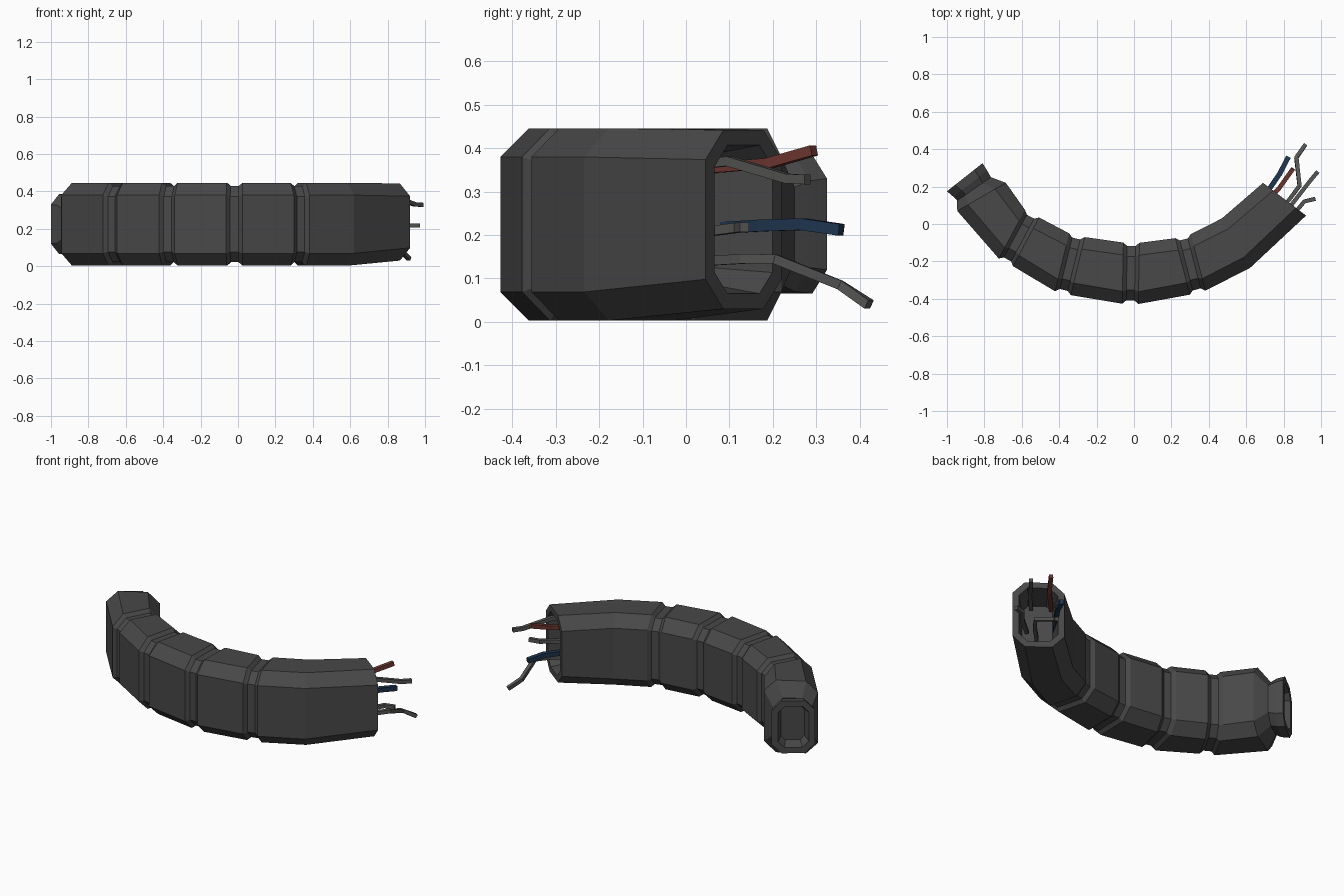
import bpy, bmesh
from mathutils import Vector

if "Cube" in bpy.data.objects:
    bpy.data.objects.remove(bpy.data.objects["Cube"])


def material(name, rgb):
    m = bpy.data.materials.new(name)
    m.diffuse_color = (*rgb, 1)
    m.use_nodes = True
    m.node_tree.nodes["Principled BSDF"].inputs["Base Color"].default_value = m.diffuse_color
    return m


CASING = material("dark grey casing", (0.065, 0.065, 0.065))
GREY = material("grey wire", (0.09, 0.09, 0.088))
RED = material("red wire", (0.16, 0.04, 0.032))
BLUE = material("blue wire", (0.014, 0.036, 0.08))


def ring(o, i, z0=0.003, z1=0.446, c=0.066, shift=0.0, inset=0.0):
    """Chamfered octagon between outer and inner plan points."""
    o, i = Vector((*o, 0)), Vector((*i, 0))
    mid, side = (o + i) / 2, (i - o).normalized()
    w = (i - o).length / 2 - inset
    h, zc = (z1 - z0) / 2 - inset, (z0 + z1) / 2
    c -= inset * 0.55
    mid += Vector((side.y, -side.x, 0)) * shift
    prof = [(-w, -h + c), (-w + c, -h), (w - c, -h), (w, -h + c),
            (w, h - c), (w - c, h), (-w + c, h), (-w, h - c)]
    return [mid + side * a + Vector((0, 0, zc + b)) for a, b in prof]


def loft(name, rings, mat):
    bm = bmesh.new()
    loops = [[bm.verts.new(p) for p in r] for r in rings]
    n = len(loops[0])
    for a, b in zip(loops, loops[1:]):
        for k in range(n):
            bm.faces.new((a[k], a[(k + 1) % n], b[(k + 1) % n], b[k]))
    bm.faces.new(loops[0])
    bm.faces.new(loops[-1][::-1])
    bmesh.ops.recalc_face_normals(bm, faces=bm.faces)
    me = bpy.data.meshes.new(name)
    bm.to_mesh(me)
    bm.free()
    me.materials.append(mat)
    ob = bpy.data.objects.new(name, me)
    bpy.context.collection.objects.link(ob)
    return ob


# Left end: recessed socket, flared rim, neck, then the full body
rim = dict(o=(-1.0, 0.175), i=(-0.81, 0.325), z0=0.065, z1=0.385, c=0.055)
rings = [ring(**rim, shift=0.06, inset=0.055),
         ring(**rim, inset=0.035),
         ring(**rim),
         ring((-0.965, 0.145), (-0.785, 0.285), 0.07, 0.38, 0.055),
         ring((-0.945, 0.125), (-0.765, 0.25), 0.085, 0.365, 0.055),
         ring((-0.945, 0.07), (-0.685, 0.22))]

# Grooves along the arm
for o, i in [((-0.685, -0.205), (-0.545, 0.055)),
             ((-0.38, -0.37), (-0.305, -0.06)),
             ((-0.02, -0.427), (-0.014, -0.10)),
             ((0.34, -0.367), (0.262, -0.065))]:
    for shift, inset in [(-0.043, 0), (-0.022, 0.018), (0.022, 0.018), (0.043, 0)]:
        rings.append(ring(o, i, shift=shift, inset=inset))

# Bend and hollow right end
end = dict(o=(0.92, 0.045), i=(0.69, 0.22), z0=0.03, z1=0.442, c=0.068)
rings += [ring((0.62, -0.235), (0.47, 0.03)),
          ring(**end),
          ring(**end, inset=0.035),
          ring(**end, shift=-0.16, inset=0.06)]
loft("segmented_casing", rings, CASING)


def wire(name, pts, mat, r=0.0135):
    """Square-section wire swept along a bent path."""
    pts = [Vector(p) for p in pts]
    loops = []
    for k, p in enumerate(pts):
        t = (pts[min(k + 1, len(pts) - 1)] - pts[max(k - 1, 0)]).normalized()
        s = t.cross(Vector((0, 0, 1))).normalized()
        u = s.cross(t)
        loops.append([p + s * a * r + u * b * r
                      for a, b in ((-1, -1), (1, -1), (1, 1), (-1, 1))])
    loft(name, loops, mat)


# Loose wires spilling out of the open end
wire("red_wire", [(0.65, 0.06, 0.355), (0.775, 0.19, 0.365), (0.85, 0.295, 0.395)], RED, 0.012)
wire("blue_wire", [(0.62, 0.06, 0.215), (0.715, 0.175, 0.222), (0.78, 0.27, 0.225),
                   (0.825, 0.358, 0.212)], BLUE)
wire("lower_grey_wire", [(0.74, 0.04, 0.14), (0.83, 0.13, 0.145), (0.885, 0.205, 0.145),
                         (0.868, 0.355, 0.085), (0.915, 0.422, 0.04)], GREY, 0.011)
wire("upper_grey_wire", [(0.74, -0.01, 0.36), (0.84, 0.10, 0.37), (0.945, 0.235, 0.33),
                         (0.983, 0.28, 0.328)], GREY, 0.011)
wire("middle_grey_wire", [(0.77, -0.01, 0.20), (0.865, 0.065, 0.21), (0.91, 0.12, 0.217),
                          (0.97, 0.135, 0.218)], GREY, 0.011)
